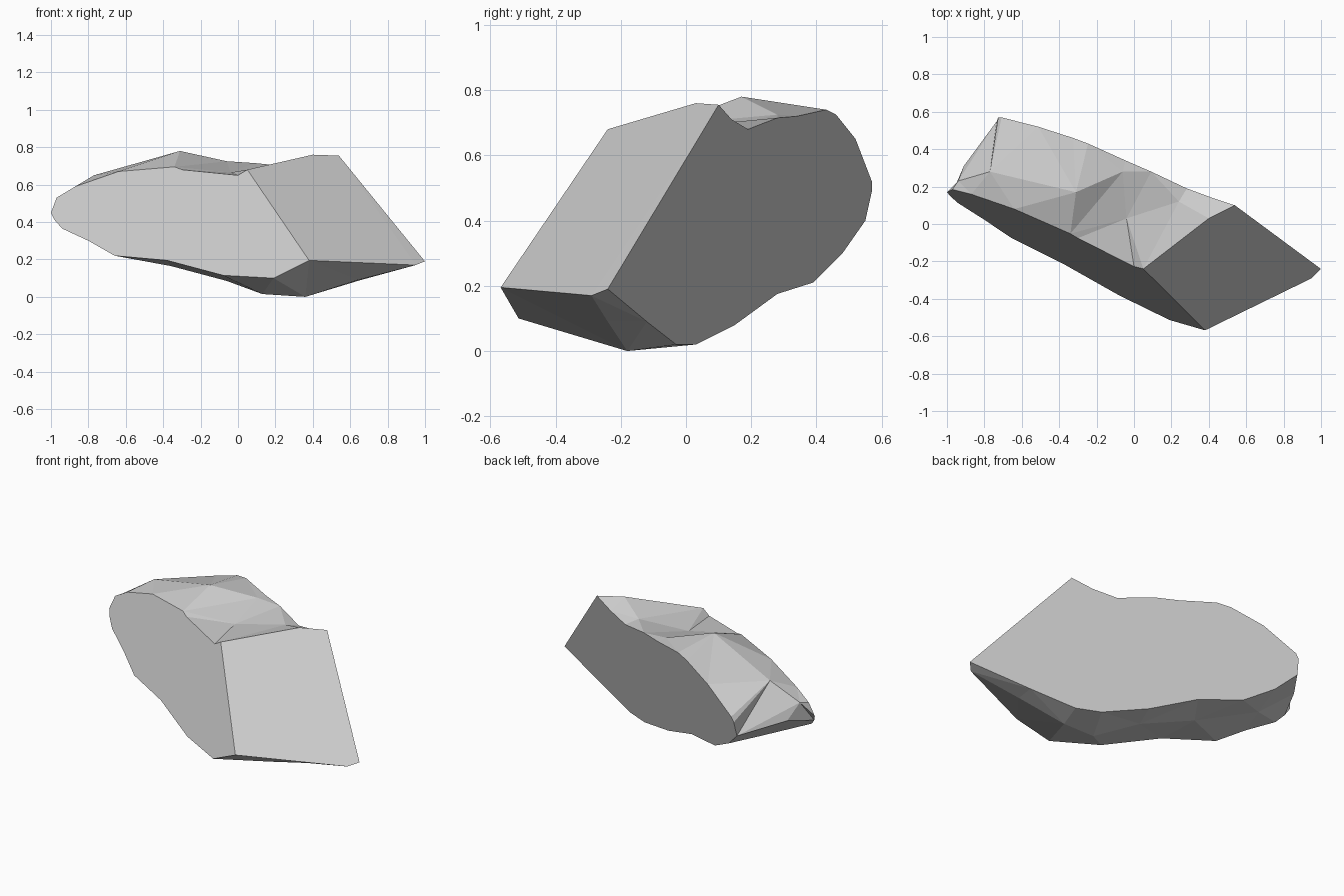
import bpy
import bmesh
from mathutils import Vector

default = bpy.data.objects.get("Cube")
if default:
    bpy.data.objects.remove(default, do_unlink=True)

# Stone colour
stone = bpy.data.materials.new("pale_grey_stone")
stone.use_nodes = True
stone.diffuse_color = (0.6, 0.6, 0.6, 1)
stone.node_tree.nodes["Principled BSDF"].inputs["Base Color"].default_value = stone.diffuse_color


def front_point(x, z):
    """Point on the flat front cleavage plane."""
    return Vector((x, -0.46 - 0.469 * x + 0.358 * z, z))


def back_point(y, z):
    """Point on the flat back cleavage plane."""
    return Vector(((0.136 + 0.256 * z - y) / 0.425, y, z))


# Rim outlines, each running from the top of the cut end round to its bottom
front_outline = [
    (.05, .68), (0, .65), (-.3, .68), (-.34, .695), (-.64, .67), (-.87, .59),
    (-.97, .53), (-1, .45), (-.98, .41), (-.94, .365), (-.8, .3), (-.66, .22),
    (-.38, .195), (-.08, .115), (.19, .1), (.38, .195)]
back_outline = [
    (.1, .755), (.14, .71), (.19, .68), (.28, .715), (.34, .72), (.43, .74),
    (.46, .725), (.52, .65), (.57, .52), (.57, .49), (.55, .4), (.48, .3),
    (.39, .21), (.28, .175), (.15, .08), (.03, .02), (-.03, .02),
    (-.12, .09), (-.24, .19)]
# Broken ridge between the two flat sides
ridge = [
    (.4, .03, .76), (.24, .12, .7), (-.04, .03, .665), (-.06, .28, .725),
    (-.31, .17, .78), (-.77, .28, .65), (-.94, .23, .54), (-.91, .31, .45),
    (-.7, .25, .28), (-.36, .1, .165), (-.06, -.02, .085), (.13, -.2, .015),
    (.36, -.18, 0), (.64, -.24, .09), (.95, -.29, .17)]

bm = bmesh.new()
front = [bm.verts.new(front_point(*p)) for p in front_outline]
back = [bm.verts.new(back_point(*p)) for p in back_outline]
middle = [bm.verts.new(p) for p in ridge]


def stitch(a, b):
    """Join two outlines with triangles, always taking the shorter diagonal."""
    i = j = 0
    while i < len(a) - 1 or j < len(b) - 1:
        step_a = j == len(b) - 1
        if not step_a and i < len(a) - 1:
            step_a = (a[i + 1].co - b[j].co).length < (a[i].co - b[j + 1].co).length
        if step_a:
            bm.faces.new((a[i], a[i + 1], b[j]))
            i += 1
        else:
            bm.faces.new((a[i], b[j + 1], b[j]))
            j += 1


# Broken rim, flat front and back, and the slanted cut end
stitch(front, middle)
stitch(middle, back)
bm.faces.new(front)
bm.faces.new(back)
bm.faces.new((front[0], middle[0], back[0], back[-1], middle[-1], front[-1]))
bmesh.ops.triangulate(bm, faces=[f for f in bm.faces if len(f.verts) > 3])
bmesh.ops.recalc_face_normals(bm, faces=bm.faces)

mesh = bpy.data.meshes.new("rock_shard")
bm.to_mesh(mesh)
bm.free()
mesh.materials.append(stone)
shard = bpy.data.objects.new("rock_shard", mesh)
bpy.context.collection.objects.link(shard)
